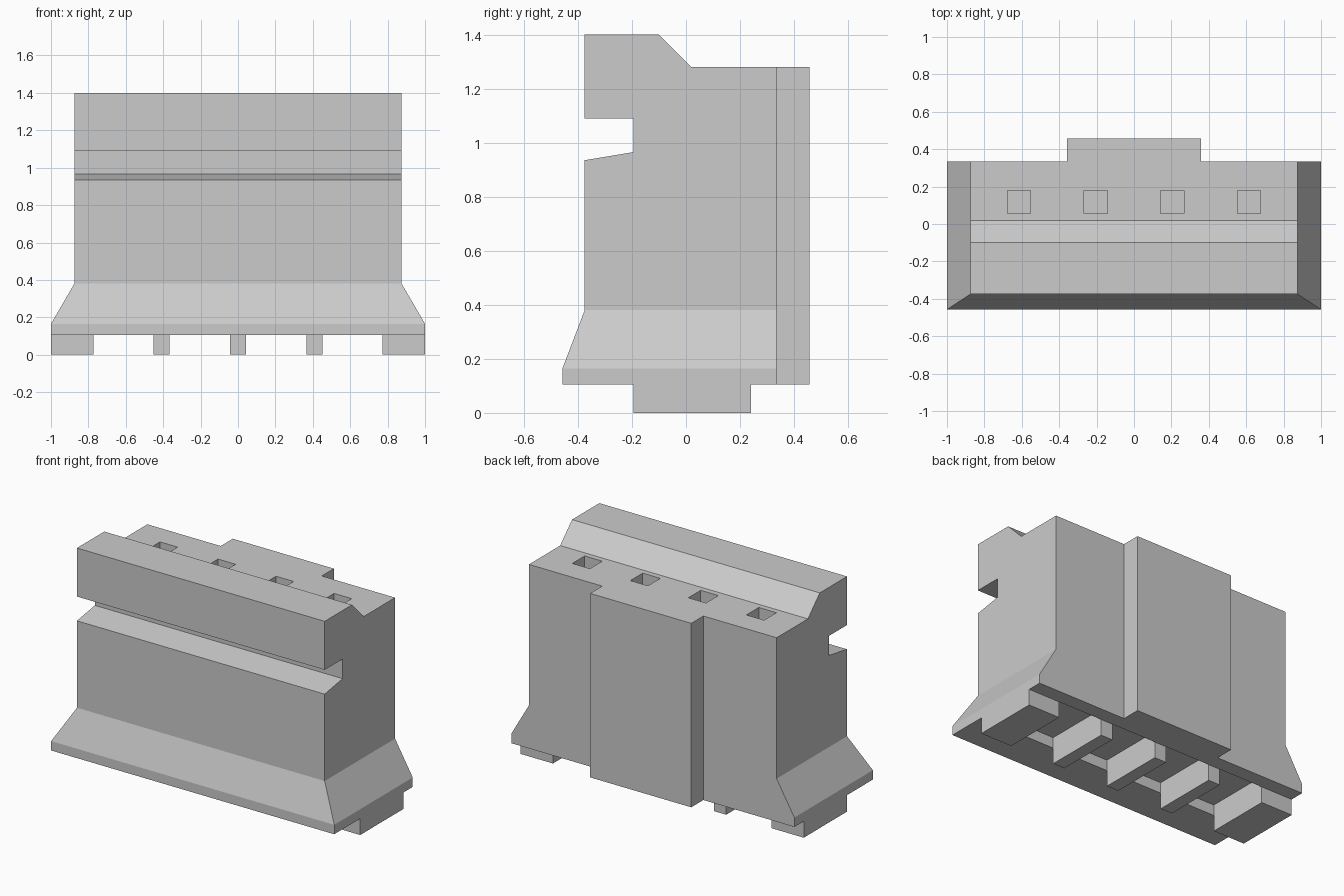
import bpy, bmesh

if "Cube" in bpy.data.objects:
    bpy.data.objects.remove(bpy.data.objects["Cube"])


def make_object(name, bm):
    bmesh.ops.remove_doubles(bm, verts=bm.verts, dist=1e-4)
    bmesh.ops.recalc_face_normals(bm, faces=bm.faces)
    mesh = bpy.data.meshes.new(name)
    bm.to_mesh(mesh)
    bm.free()
    obj = bpy.data.objects.new(name, mesh)
    bpy.context.collection.objects.link(obj)
    return obj


def loft(bm, rings, cap_start=False, cap_end=False, skip=()):
    """Join matching point rings with quads; skip leaves out edge strips."""
    loops = [[bm.verts.new(p) for p in ring] for ring in rings]
    n = len(loops[0])
    for a, b in zip(loops, loops[1:]):
        for i in range(n):
            if i not in skip:
                j = (i + 1) % n
                bm.faces.new((a[i], a[j], b[j], b[i]))
    if cap_start:
        bm.faces.new(loops[0])
    if cap_end:
        bm.faces.new(loops[-1])


def rect(x0, x1, y0, y1, z):
    return [(x0, y0, z), (x1, y0, z), (x1, y1, z), (x0, y1, z)]


def boxes(name, spans, y0, y1, z0, z1):
    """One object of separate boxes sharing y and z range."""
    bm = bmesh.new()
    for x0, x1 in spans:
        loft(bm, [rect(x0, x1, y0, y1, z) for z in (z0, z1)], True, True)
    return make_object(name, bm)


def cut(target, cutter):
    mod = target.modifiers.new(cutter.name, 'BOOLEAN')
    mod.operation = 'DIFFERENCE'
    mod.solver = 'EXACT'
    mod.object = cutter
    cutter.hide_render = True
    cutter.display_type = 'WIRE'


W, BACK, BASE = 0.875, 0.335, 0.105

# housing: grooved side profile swept across x, standing on a flared skirt
profile = [(-.375, .38), (-.375, .935), (-.195, .965), (-.195, 1.09),
           (-.375, 1.09), (-.375, 1.4), (-.10, 1.4), (.02, 1.28),
           (BACK, 1.28), (BACK, .38)]
bm = bmesh.new()
loft(bm, [[(x, y, z) for y, z in profile] for x in (-W, W)],
     True, True, skip=(len(profile) - 1,))
loft(bm, [rect(-1, 1, -.457, BACK, BASE),
          rect(-1, 1, -.457, BACK, .165),
          rect(-W, W, -.375, BACK, .38)], cap_start=True)
housing = make_object("housing", bm)

# square wire holes in the top ledge
holes = [(x - .0625, x + .0625) for x in (-.615, -.205, .205, .615)]
cut(housing, boxes("hole_cutter", holes, .055, .18, .98, 1.4))

# feet under the base, with shallow pockets between them
feet = [(-1, -.772), (-.452, -.367), (-.043, .043), (.367, .452), (.772, 1)]
boxes("feet", feet, -.195, .24, 0, BASE)
gaps = [(a[1], b[0]) for a, b in zip(feet, feet[1:])]
cut(housing, boxes("pocket_cutter", gaps, -.195, .24, .05, .175))

# raised latch pad on the back
boxes("back_pad", [(-.357, .357)], BACK, .457, BASE, 1.28)
